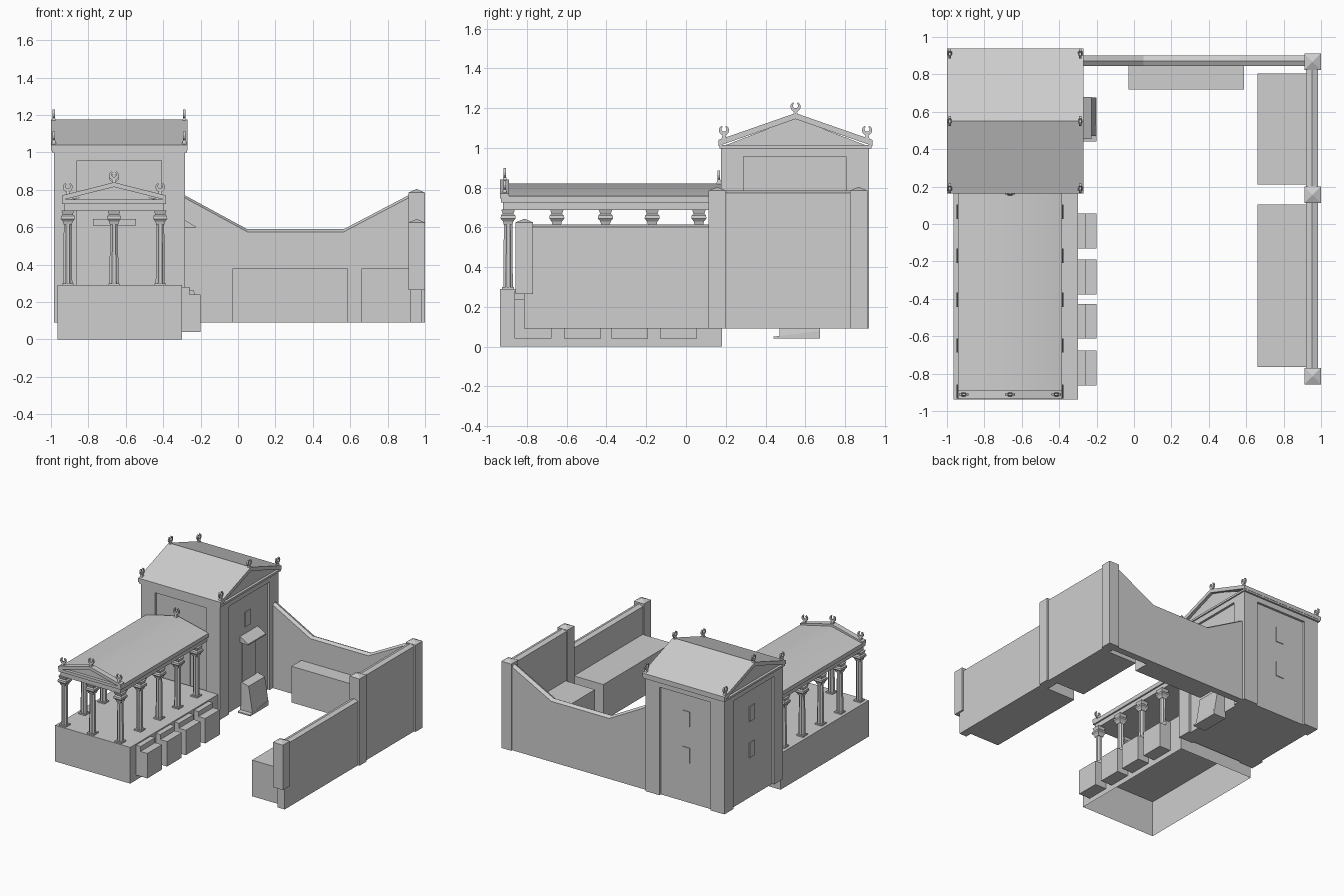
import bpy, bmesh, math
from mathutils import Vector

if "Cube" in bpy.data.objects:
    bpy.data.objects.remove(bpy.data.objects["Cube"])

stone = bpy.data.materials.new("pale_grey_stone")
GREY = (0.62, 0.62, 0.62, 1)
stone.diffuse_color = GREY
stone.use_nodes = True
stone.node_tree.nodes["Principled BSDF"].inputs["Base Color"].default_value = GREY


def finish(name, bm):
    bmesh.ops.recalc_face_normals(bm, faces=bm.faces)
    mesh = bpy.data.meshes.new(name)
    bm.to_mesh(mesh)
    bm.free()
    mesh.materials.append(stone)
    ob = bpy.data.objects.new(name, mesh)
    bpy.context.collection.objects.link(ob)
    return ob


def loft(name, rings):
    """Skin a stack of closed rings and cap both ends."""
    bm = bmesh.new()
    loops = [[bm.verts.new(p) for p in ring] for ring in rings]
    for low, high in zip(loops, loops[1:]):
        for i in range(len(low)):
            j = (i + 1) % len(low)
            bm.faces.new((low[i], low[j], high[j], high[i]))
    bm.faces.new(loops[0])
    bm.faces.new(loops[-1])
    return finish(name, bm)


def prism(name, profile, axis, start, end):
    """Extrude a 2D profile along x (profile y,z) or y (profile x,z)."""
    def place(p, t):
        return (t, p[0], p[1]) if axis == "x" else (p[0], t, p[1])
    return loft(name, [[place(p, t) for p in profile] for t in (start, end)])


def box(name, x0, x1, y0, y1, z0, z1):
    return prism(name, [(x0, z0), (x1, z0), (x1, z1), (x0, z1)], "y", y0, y1)


def chevron(name, mid, half, eave, peak, thick, axis, start, end):
    profile = [(mid - half, eave), (mid, peak), (mid + half, eave),
               (mid + half, eave - thick), (mid, peak - thick), (mid - half, eave - thick)]
    return prism(name, profile, axis, start, end)


def square_stack(name, x, y, levels):
    """Square section of changing half width: levels are (half, z)."""
    corners = ((-1, -1), (1, -1), (1, 1), (-1, 1))
    return loft(name, [[(x + h * a, y + h * b, z) for a, b in corners] for h, z in levels])


def ornament(name, x, y, z, axis, size=0.026):
    """Crescent on a short stem, facing along the given axis."""
    mid = z + size * 1.5
    arc = [math.radians(120 + 30 * i) for i in range(11)]
    outer = [(math.cos(a) * size, math.sin(a) * size) for a in arc]
    inner = [(math.cos(a) * size * 0.5, math.sin(a) * size * 0.5 + size * 0.2) for a in reversed(arc)]
    base = y if axis == "x" else x
    depth = x if axis == "x" else y
    crescent = [(base + u, mid + v) for u, v in outer + inner]
    prism(name, crescent, axis, depth - 0.006, depth + 0.006)
    square_stack(name + "_stem", x, y, [(0.016, z - 0.02), (0.006, z + size * 0.8)])


# Podium, open underneath
podium = box("podium", -0.965, -0.3, -0.937, 0.18, 0, 0.29)
bm = bmesh.new()
bm.from_mesh(podium.data)
bm.faces.ensure_lookup_table()
bmesh.ops.delete(bm, geom=[min(bm.faces, key=lambda f: f.calc_center_median().z)], context="FACES_ONLY")
bm.to_mesh(podium.data)
bm.free()

# Stepped blocks along the podium
for y in (-0.77, -0.52, -0.283, -0.037):
    profile = [(-0.31, 0.04), (-0.2, 0.04), (-0.2, 0.24), (-0.26, 0.24), (-0.26, 0.28), (-0.31, 0.28)]
    prism("podium_block", profile, "y", y - 0.093, y + 0.093)

# Porch columns
PX = -0.663
spots = [(PX + s * 0.247, y) for s in (-1, 1) for y in (-0.895, -0.65, -0.405, -0.17, 0.065)]
for x, y in spots + [(PX, -0.895)]:
    rings = []
    for z, scale in ((0.29, 1.0), (0.63, 0.88)):
        ring = []
        for i in range(16):
            a, r = math.tau * i / 16, (0.021, 0.026)[i % 2] * scale
            ring.append((x + r * math.cos(a), y + r * math.sin(a), z))
        rings.append(ring)
    loft("column_shaft", rings)
    square_stack("column_base", x, y, [(0.03, 0.29), (0.03, 0.3)])
    square_stack("column_capital", x, y, [(0.022, 0.615), (0.026, 0.63), (0.038, 0.645),
                                          (0.036, 0.66), (0.027, 0.668), (0.034, 0.69)])

# Porch entablature, pediment and roof
box("porch_beam", PX - 0.265, PX + 0.265, -0.92, 0.18, 0.688, 0.728)
box("porch_cornice", PX - 0.277, PX + 0.277, -0.93, 0.18, 0.725, 0.748)
prism("porch_tympanum", [(PX - 0.25, 0.74), (PX + 0.25, 0.74), (PX, 0.81)], "y", -0.905, 0.18)
roof = chevron("porch_roof", PX, 0.277, 0.757, 0.822, 0.02, "y", -0.9, 0.18)
for o in bpy.context.selected_objects:
    o.select_set(False)
roof.select_set(True)
bpy.context.view_layer.objects.active = roof
bpy.ops.object.shade_smooth_by_angle(angle=math.radians(50))
chevron("porch_raking_cornice", PX, 0.277, 0.77, 0.84, 0.025, "y", -0.935, -0.89)
for s in (-1, 0, 1):
    ornament("porch_ornament", PX + s * 0.247, -0.912, 0.775 + (s == 0) * 0.062, "y")
ornament("porch_ridge_ornament", PX, 0.165, 0.825, "y")

# Tower: recessed core, corner pilasters and top band
X0, X1, Y0, Y1 = -0.985, -0.283, 0.175, 0.92
R = 0.018
box("tower_core", X0 + R, X1 - R, Y0 + R, Y1 - R, 0.09, 1.0)
for x in (X0, X1 - 0.125):
    for y in (Y0, Y1 - 0.115):
        box("corner_pilaster", x, x + 0.125, y, y + 0.115, 0.09, 0.96)
box("tower_top_band", X0, X1, Y0, Y1, 0.956, 1.0)

# Tower roof and gables
MY = 0.551
box("tower_cornice", -0.995, -0.273, 0.168, 0.934, 0.998, 1.014)
prism("tower_tympanum", [(0.19, 1.01), (0.912, 1.01), (MY, 1.15)], "x", X0 + 0.01, X1 - 0.01)
chevron("tower_roof", MY, 0.387, 1.04, 1.175, 0.03, "x", -1.0, -0.27)
for x in (-0.985, -0.287):
    for s in (-1, 0, 1):
        ornament("roof_ornament", x, MY + s * 0.36, 1.05 + (s == 0) * 0.118, "x")

# Tower windows and door, framed as thin plates
CX = -0.635
for z in (0.41, 0.70):
    box("back_window", CX - 0.033, CX + 0.033, Y1 - R - 0.002, Y1 - R + 0.006, z, z + 0.12)
    box("side_window", X0 + R - 0.006, X0 + R + 0.002, 0.515, 0.581, z, z + 0.12)
box("court_window", X1 - R - 0.002, X1 - R + 0.006, 0.515, 0.581, 0.70, 0.82)
box("court_door", X1 - R - 0.002, X1 - R + 0.006, 0.48, 0.65, 0.25, 0.6)
box("porch_door", -0.765, -0.555, Y0 + R - 0.006, Y0 + R + 0.002, 0.29, 0.61)
box("porch_door_lintel", -0.775, -0.545, Y0 - 0.01, Y0 + R + 0.002, 0.61, 0.645)

# Side door canopy and flared ramp
prism("door_canopy", [(-0.31, 0.652), (-0.228, 0.605), (-0.228, 0.595), (-0.31, 0.6)], "y", 0.455, 0.68)
prism("door_ramp_base", [(0.44, 0.04), (0.675, 0.04), (0.675, 0.08), (0.44, 0.05)], "x", -0.31, -0.2)
prism("door_ramp", [(-0.31, 0.04), (-0.2, 0.05), (-0.235, 0.26), (-0.31, 0.28)], "y", 0.47, 0.675)

# Courtyard side walls with ridged coping
for y0, y1, top in ((-0.815, 0.15, 0.603), (0.15, 0.87, 0.773)):
    profile = [(0.92, 0.09), (0.985, 0.09), (0.985, top), (0.953, top + 0.012), (0.92, top)]
    prism("side_wall", profile, "y", y0, y1)

# Wall pillars with low pyramid caps
for y, low, top in ((-0.813, 0.265, 0.625), (0.157, 0.09, 0.785), (0.868, 0.09, 0.785)):
    square_stack("wall_pillar", 0.955, y, [(0.044, low), (0.044, top), (0.002, top + 0.018)])

# Back wall dipping in the middle, with ridged coping
line = [(-0.3, 0.765), (0.05, 0.575), (0.565, 0.575), (0.95, 0.777)]
loft("back_wall", [[(x, 0.845, 0.09), (x, 0.845, z), (x, 0.871, z + 0.014), (x, 0.9, z), (x, 0.9, 0.09)]
                   for x, z in line])

# Courtyard benches
box("back_bench", -0.03, 0.588, 0.72, 0.85, 0.09, 0.38)
for y0, y1 in ((0.21, 0.805), (-0.765, 0.105)):
    box("side_bench", 0.66, 0.93, y0, y1, 0.09, 0.38)
